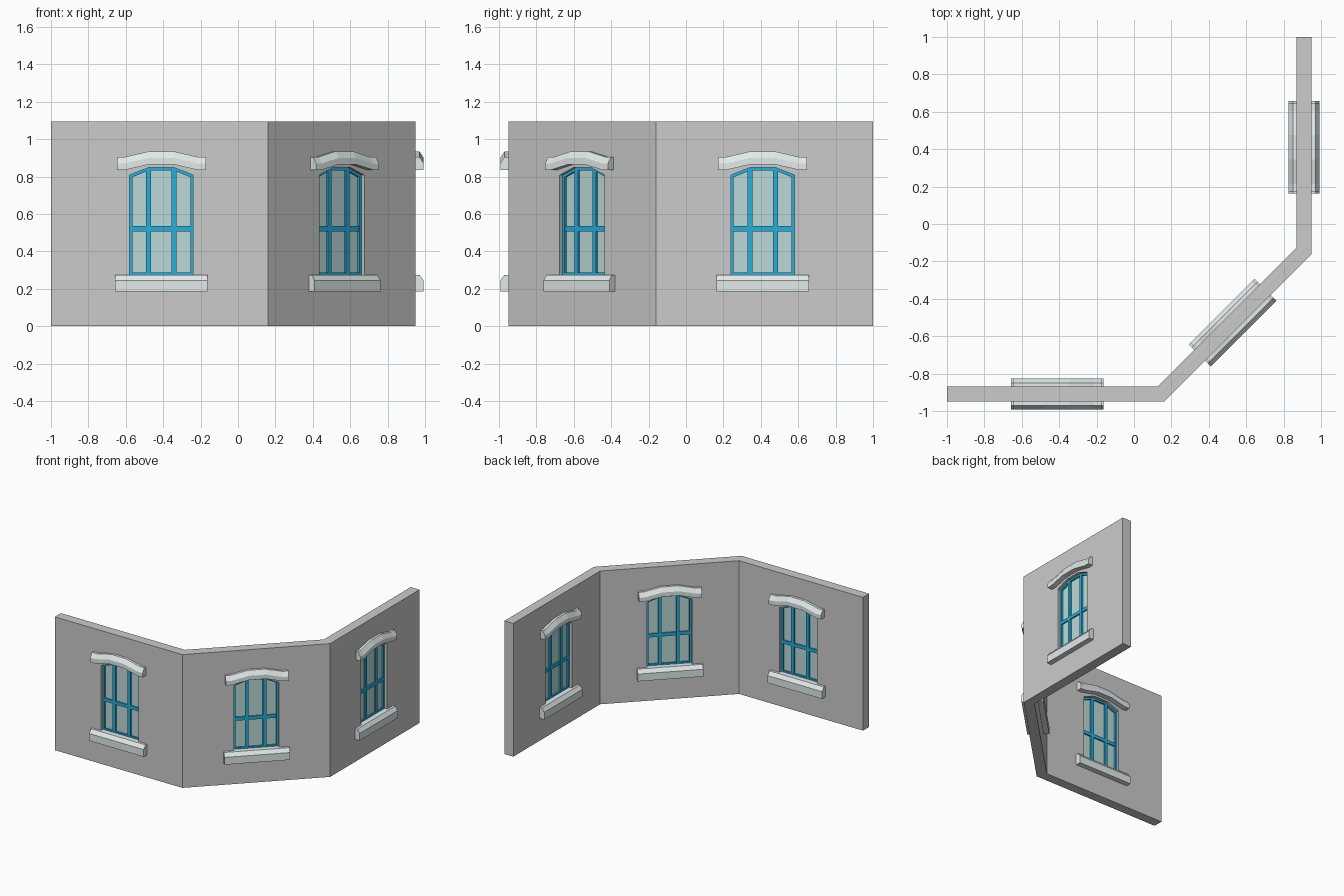
import bpy, bmesh, math
from mathutils import Matrix, Vector

if "Cube" in bpy.data.objects:
    bpy.data.objects.remove(bpy.data.objects["Cube"])

H, T = 1.095, 0.08          # wall height and thickness


def material(name, rgb):
    m = bpy.data.materials.new(name)
    m.diffuse_color = (*rgb, 1)
    m.use_nodes = True
    m.node_tree.nodes["Principled BSDF"].inputs["Base Color"].default_value = m.diffuse_color
    return m


BLUE = material("blue_paint", (0.02, 0.42, 0.70))
GLASS = material("glass", (0.50, 0.70, 0.69))
STONE = material("pale_stone", (0.76, 0.83, 0.82))
GREY = material("grey_wall", (0.64, 0.64, 0.64))


def finish(bm, name, mat, matrix=None):
    bmesh.ops.recalc_face_normals(bm, faces=bm.faces)
    me = bpy.data.meshes.new(name)
    bm.to_mesh(me)
    bm.free()
    if mat:
        me.materials.append(mat)
    ob = bpy.data.objects.new(name, me)
    bpy.context.collection.objects.link(ob)
    if matrix:
        ob.matrix_world = matrix
    return ob


def loft(bm, rings, closed=False):
    """Skin equal rings of points; cap the ends, or join last to first."""
    vs = [[bm.verts.new(p) for p in r] for r in rings]
    n = len(vs[0])
    for a, b in zip(vs, vs[1:] + (vs[:1] if closed else [])):
        for i in range(n):
            j = (i + 1) % n
            bm.faces.new((a[i], a[j], b[j], b[i]))
    if not closed:
        bm.faces.new(vs[0])
        bm.faces.new(vs[-1][::-1])


def slab(bm, outline, half):
    """Extrude an (x, z) outline symmetrically in y."""
    loft(bm, [[(x, y, z) for x, z in outline] for y in (-half, half)])


def rect(x0, x1, z0, z1):
    return [(x0, z0), (x1, z0), (x1, z1), (x0, z1)]


def arch(w, z0, z1, z2, k=0.068):
    return [(-w, z0), (w, z0), (w, z1), (k, z2), (-k, z2), (-w, z1)]


def moulding(name, path, z0, z1, z2, matrix):
    """Chamfered block running through the wall, swept along (x, rise) points."""
    a, b = T / 2 + 0.043, T / 2 + 0.02
    sec = [(-a, z0), (a, z0), (a, z1), (b, z2), (-b, z2), (-a, z1)]
    bm = bmesh.new()
    loft(bm, [[(x, y, z + r) for y, z in sec] for x, r in path])
    finish(bm, name, STONE, matrix)


# Wall: three straight runs with mitred corners
t = T * math.tan(math.pi / 8)
plan = [(-1, -0.95), (0.16, -0.95), (0.95, -0.16), (0.95, 1),
        (0.87, 1), (0.87, -0.16 + t), (0.16 - t, -0.87), (-1, -0.87)]
bm = bmesh.new()
loft(bm, [[(x, y, z) for x, y in plan] for z in (0, H)])
wall = finish(bm, "wall", GREY)

opening = arch(0.17, 0.265, 0.808, 0.848)
spots = [("left", -0.41, -0.91, 0), ("middle", 0.527, -0.527, 45), ("right", 0.91, 0.41, 90)]

for side, x, y, angle in spots:
    M = Matrix.Translation((x, y, 0)) @ Matrix.Rotation(math.radians(angle), 4, 'Z')

    # Window opening cut through the wall
    bm = bmesh.new()
    slab(bm, opening, 0.1)
    cutter = finish(bm, "cutter", None, M)
    mod = wall.modifiers.new("opening", 'BOOLEAN')
    mod.operation, mod.object, mod.solver = 'DIFFERENCE', cutter, 'EXACT'
    bpy.context.view_layer.objects.active = wall
    bpy.ops.object.modifier_apply(modifier=mod.name)
    bpy.data.objects.remove(cutter)

    # Frame border, mullions and transom
    bm = bmesh.new()
    inner = arch(0.155, 0.287, 0.797, 0.833, 0.066)
    d = 0.017
    loft(bm, [[(ox, -d, oz), (ox, d, oz), (ix, d, iz), (ix, -d, iz)]
              for (ox, oz), (ix, iz) in zip(opening, inner)], closed=True)
    for c in (-0.068, 0.068):
        slab(bm, rect(c - 0.013, c + 0.013, 0.28, 0.838), d - 0.001)
    slab(bm, rect(-0.16, 0.16, 0.507, 0.535), d - 0.002)
    finish(bm, side + "_window_frame", BLUE, M)

    # Glass pane
    bm = bmesh.new()
    slab(bm, arch(0.162, 0.275, 0.802, 0.84), 0.004)
    finish(bm, side + "_glass", GLASS, M)

    # Stone sill and arched lintel, showing on both faces of the wall
    moulding(side + "_sill", [(-0.248, 0), (0.248, 0)], 0.185, 0.245, 0.275, M)
    moulding(side + "_lintel", [(-0.238, 0), (-0.195, 0), (-0.065, 0.03),
                                (0.065, 0.03), (0.195, 0), (0.238, 0)],
             0.835, 0.87, 0.905, M)
